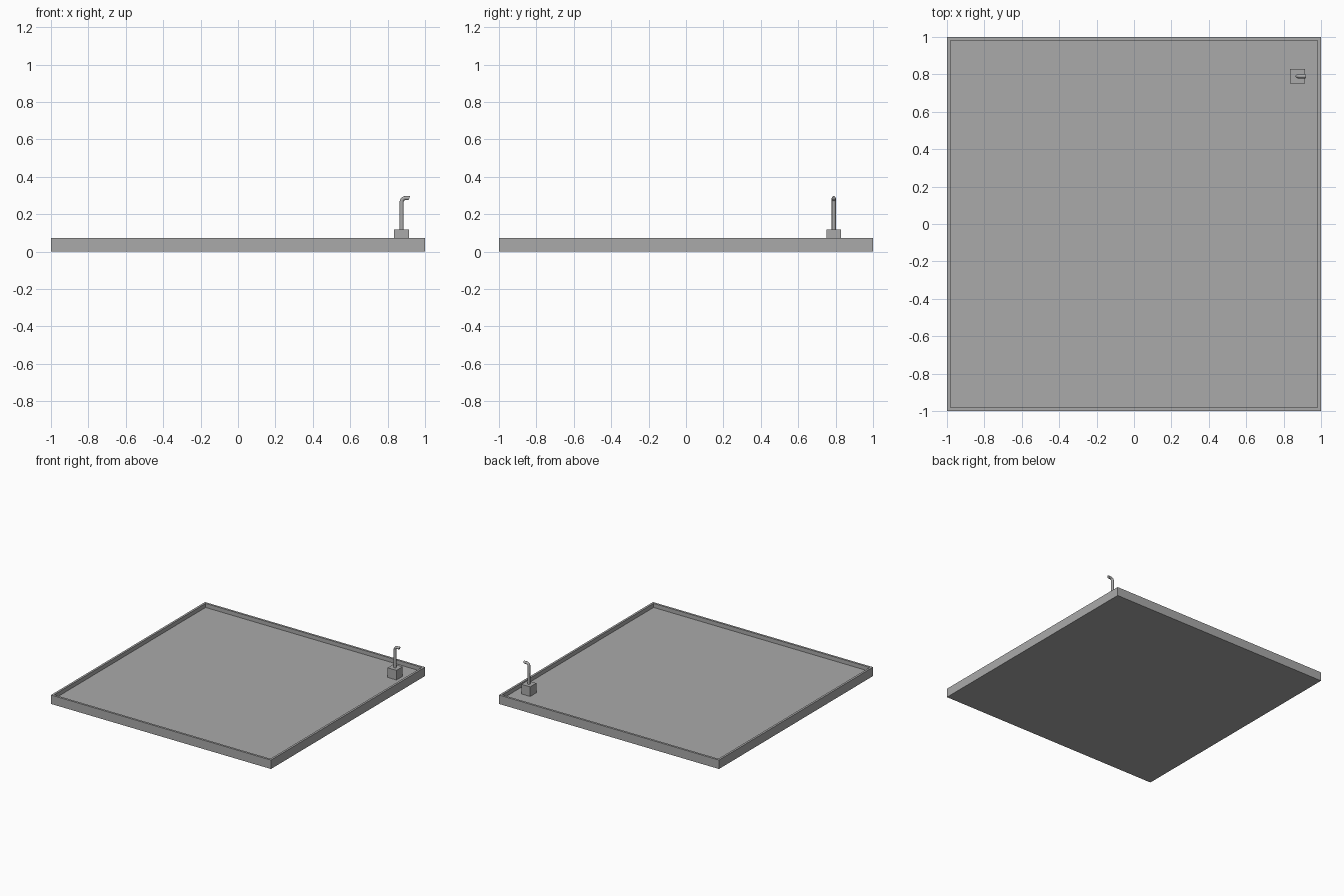
import bpy, bmesh, math
from mathutils import Matrix, Vector

default = bpy.data.objects.get("Cube")
if default:
    bpy.data.objects.remove(default, do_unlink=True)

grey = bpy.data.materials.new("plain grey")
grey.use_nodes = True
grey.diffuse_color = (0.4, 0.4, 0.4, 1)
grey.node_tree.nodes["Principled BSDF"].inputs["Base Color"].default_value = (0.4, 0.4, 0.4, 1)

HEIGHT, RIM, FLOOR = 0.073, 0.025, 0.04
X, Y = 0.875, 0.79
BLOCK, BLOCK_TOP = 0.08, 0.119


def finish(name, bm):
    bmesh.ops.recalc_face_normals(bm, faces=bm.faces)
    mesh = bpy.data.meshes.new(name)
    bm.to_mesh(mesh)
    bm.free()
    mesh.materials.append(grey)
    obj = bpy.data.objects.new(name, mesh)
    bpy.context.collection.objects.link(obj)
    return obj


def box(bm, size, bottom_centre):
    centre = Vector(bottom_centre) + Vector((0, 0, size[2] / 2))
    matrix = Matrix.Translation(centre) @ Matrix.Diagonal((*size, 1))
    bmesh.ops.create_cube(bm, size=1, matrix=matrix)


# Shallow tray: slab with its top inset and sunk
bm = bmesh.new()
box(bm, (2, 2, HEIGHT), (0, 0, 0))
top = max(bm.faces, key=lambda f: f.calc_center_median().z)
bmesh.ops.inset_region(bm, faces=[top], thickness=RIM)
# A second, zero-width inset gives the recess its upright walls
bmesh.ops.inset_region(bm, faces=[top], thickness=0)
for v in top.verts:
    v.co.z = FLOOR
finish("tray", bm)

# Small block standing on the tray floor
bm = bmesh.new()
box(bm, (BLOCK, BLOCK, BLOCK_TOP - FLOOR), (X, Y, FLOOR))
finish("pipe_block", bm)

# Bent pipe: rings swept up, round the elbow and out to a slanted mouth
RADIUS, BEND, SIDES = 0.011, 0.02, 12
AXIS_Z = 0.286
path = [(X, BLOCK_TOP - 0.01, 0, RADIUS)]
for i in range(6):
    a = math.radians(90) * i / 5
    path.append((X + BEND * (1 - math.cos(a)), AXIS_Z - BEND + BEND * math.sin(a), a, RADIUS))
path.append((X + 0.041, AXIS_Z, math.radians(110), RADIUS / math.cos(math.radians(20))))

bm = bmesh.new()
rings = []
for x, z, a, r in path:
    ring = []
    for k in range(SIDES):
        t = 2 * math.pi * k / SIDES
        ring.append(bm.verts.new((x + r * math.cos(t) * math.cos(a),
                                  Y + RADIUS * math.sin(t),
                                  z - r * math.cos(t) * math.sin(a))))
    rings.append(ring)
for low, high in zip(rings, rings[1:]):
    for k in range(SIDES):
        n = (k + 1) % SIDES
        bm.faces.new((low[k], low[n], high[n], high[k]))
bm.faces.new(rings[0])
bm.faces.new(rings[-1])
pipe = finish("bent_pipe", bm)

bpy.ops.object.select_all(action="DESELECT")
pipe.select_set(True)
bpy.context.view_layer.objects.active = pipe
bpy.ops.object.shade_smooth_by_angle(angle=math.radians(40))
